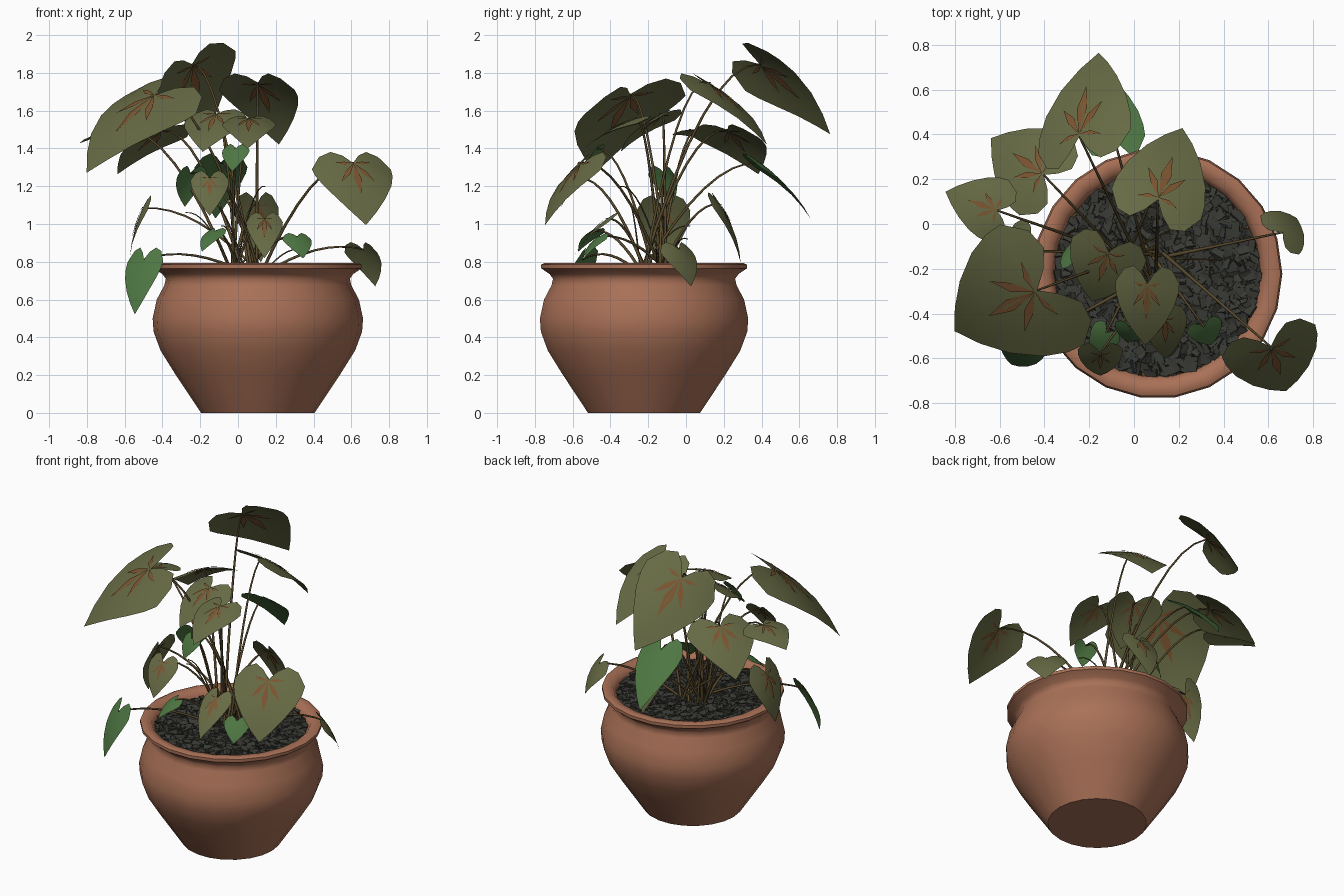
import bpy, bmesh, math, random
from mathutils import Vector as V, Matrix

if "Cube" in bpy.data.objects:
    bpy.data.objects.remove(bpy.data.objects["Cube"])

random.seed(4)
CX, CY = 0.105, -0.222          # pot axis


def material(name, rgb):
    m = bpy.data.materials.new(name)
    m.diffuse_color = (*rgb, 1)
    m.use_nodes = True
    m.node_tree.nodes["Principled BSDF"].inputs["Base Color"].default_value = m.diffuse_color
    return m


TERRACOTTA = material("terracotta", (0.40, 0.165, 0.095))
SOIL = material("soil brown", (0.13, 0.075, 0.03))
GRAVEL = material("dark gravel", (0.04, 0.042, 0.034))
OLIVE = material("olive leaf", (0.135, 0.145, 0.058))
GREEN = material("green leaf", (0.075, 0.18, 0.055))
VEIN = material("rust vein", (0.20, 0.088, 0.03))
STEM = material("stem brown", (0.10, 0.068, 0.026))


def finish(bm, name, mat, smooth=None):
    me = bpy.data.meshes.new(name)
    bm.to_mesh(me)
    bm.free()
    ob = bpy.data.objects.new(name, me)
    bpy.context.collection.objects.link(ob)
    me.materials.append(mat)
    if smooth:
        bpy.ops.object.select_all(action='DESELECT')
        ob.select_set(True)
        bpy.context.view_layer.objects.active = ob
        bpy.ops.object.shade_smooth_by_angle(angle=math.radians(smooth))
    return ob


def lathe(name, profile, mat, steps):
    bm = bmesh.new()
    vs = [bm.verts.new((r, 0, z)) for r, z in profile]
    es = [bm.edges.new(p) for p in zip(vs, vs[1:])]
    bmesh.ops.spin(bm, geom=vs + es, cent=(0, 0, 0), axis=(0, 0, 1),
                   angle=math.tau, steps=steps, use_duplicate=False)
    bmesh.ops.remove_doubles(bm, verts=bm.verts, dist=1e-4)
    bmesh.ops.recalc_face_normals(bm, faces=bm.faces)
    bmesh.ops.translate(bm, verts=bm.verts, vec=(CX, CY, 0))
    return finish(bm, name, mat, 50)


# Pot: round belly, narrow foot, flared rim, hollow inside
lathe("pot", [(0, 0), (0.30, 0), (0.44, 0.21), (0.515, 0.33), (0.552, 0.43),
              (0.557, 0.50), (0.535, 0.60), (0.495, 0.675), (0.487, 0.71),
              (0.505, 0.735), (0.55, 0.765), (0.55, 0.785), (0.53, 0.794),
              (0.485, 0.785), (0.462, 0.75), (0.455, 0.66), (0, 0.66)],
      TERRACOTTA, 22)
lathe("soil", [(0.475, 0.725), (0, 0.74)], SOIL, 22)

# Gravel: flattened angular chips scattered in a spiral over the soil
bm = bmesh.new()
for i in range(850):
    r, a = 0.455 * math.sqrt((i + 0.5) / 850), i * 2.39996
    size = random.uniform(0.013, 0.024)
    M = (Matrix.Translation((CX + r * math.cos(a), CY + r * math.sin(a),
                             0.737 + random.uniform(0, 0.012)))
         @ Matrix.Rotation(random.uniform(0, 6.28), 4, 'Z')
         @ Matrix.Rotation(random.uniform(-0.5, 0.5), 4, 'X')
         @ Matrix.Diagonal((size * 1.25, size * 0.8, size * 0.55, 1)))
    for v in bmesh.ops.create_cube(bm, size=2, matrix=M)["verts"]:
        v.co += V([random.uniform(-0.4, 0.4) * size for _ in range(3)])
finish(bm, "gravel", GRAVEL)

# Leaf outline: half width along the length, and the lobed back edge
WIDTH = [(0, 1), (0.15, 0.98), (0.35, 0.86), (0.6, 0.6), (0.82, 0.3), (1, 0)]
BACK = {0: -0.02, 0.2: -0.17, 0.45: -0.27, 0.75: -0.21, 1: 0}
RATIO = {"broad": 0.58, "medium": 0.46, "narrow": 0.36}


def leaf(name, mat, shape, x, y, z, heading, droop, ln, roll=0):
    """Heart-shaped leaf growing from a point along a heading, drooping down."""
    hw = ln * RATIO[shape]
    turn = (Matrix.Rotation(math.radians(heading), 3, 'Z')
            @ Matrix.Rotation(math.radians(droop), 3, 'Y')
            @ Matrix.Rotation(math.radians(roll), 3, 'X'))

    def point(u, v, off=0):
        h = 0.2 * hw * (1 - u * u) * (1 - v) + 0.2 * ln * v * (1 - v) + off
        return V((x, y, z)) + turn @ V((ln * v, hw * u, h))

    n = turn @ V((0, 0, 1))
    bm = bmesh.new()
    cols = sorted({s * k for s in BACK for k in (-1, 1)})
    grid = [[bm.verts.new(point(s, BACK[abs(s)])) for s in cols]]
    grid += [[bm.verts.new(point(s * w, v)) for s in cols] for v, w in WIDTH]
    for r0, r1 in zip(grid, grid[1:]):
        for i in range(len(cols) - 1):
            bm.faces.new((r0[i], r1[i], r1[i + 1], r0[i + 1]))
    bmesh.ops.remove_doubles(bm, verts=bm.verts, dist=1e-4)
    finish(bm, name, mat, 60)

    # Rust veins: thin spikes fanning from the stem joint, on both faces
    if mat is OLIVE and ln > 0.21 and z > 1:
        bm = bmesh.new()
        for off in (0.006, -0.006):
            for du, dv in ((0, 0.52), (0.42, 0.3), (-0.42, 0.3),
                           (0.45, -0.06), (-0.45, -0.06)):
                pu, pv = -dv * 0.1 * ln / hw, du * 0.1 * hw / ln
                ring = [(0, 0), (du * .5 + pu, 0.02 + dv * .5 + pv),
                        (du, 0.02 + dv), (du * .5 - pu, 0.02 + dv * .5 - pv)]
                f = bm.faces.new([bm.verts.new(point(u, v, off)) for u, v in ring])
                f.normal_update()
                if f.normal.dot(n) * off < 0:
                    f.normal_flip()
        finish(bm, name + "_veins", VEIN)
    return point(0, -0.02)


O, G = OLIVE, GREEN
leaves = [  # name, colour, shape, position, heading, droop, length, roll
    ("top_back_leaf", O, "medium", -.22, .37, 1.81, 81, 40, .52, -35),
    ("big_left_leaf", O, "broad", -.41, -.27, 1.63, 208, 39, .57, -11),
    ("back_left_leaf", O, "broad", -.39, .21, 1.46, 145, 33, .36),
    ("back_green_leaf", G, "narrow", -.09, .38, 1.30, 96, 44, .39),
    ("back_leaf", O, "medium", .10, .09, 1.71, 71, 39, .46),
    ("far_left_leaf", O, "broad", -.61, .06, 1.47, 160, 10, .25),
    ("left_hanging_leaf", O, "medium", -.48, -.12, 1.07, 180, 72, .31),
    ("left_green_leaf", G, "narrow", -.49, -.53, .80, 240, 68, .30),
    ("big_right_leaf", O, "broad", .60, -.52, 1.29, -71, 51, .38),
    ("far_right_leaf", O, "broad", .65, -.05, .85, 45, 59, .21),
    ("centre_leaf", O, "broad", -.11, -.11, 1.55, 252, 34, .30),
    ("centre_right_leaf", O, "medium", .06, -.26, 1.53, 268, 25, .31),
    ("low_front_leaf", O, "narrow", .14, -.41, 1.01, 270, 45, .27),
    ("mid_front_leaf", O, "medium", -.15, -.56, 1.23, 270, 58, .22),
    ("small_green_leaf", G, "broad", -.01, -.46, 1.39, 252, 59, .13),
    ("low_left_green_leaf", G, "medium", -.12, -.48, .95, 232, 40, .15),
    ("low_right_green_leaf", G, "broad", .31, -.45, .92, -69, 47, .14),
    ("inner_green_leaf", G, "broad", -.24, -.13, 1.26, 132, 70, .18),
    ("low_back_leaf", O, "narrow", .10, .16, 1.09, 81, 66, .32),
]

# Stems: bowed tubes from the middle of the soil to each leaf
cu = bpy.data.curves.new("stems", 'CURVE')
cu.dimensions = '3D'
cu.bevel_depth, cu.bevel_resolution = 0.007, 1


def stem(end, thickness=1.0):
    a = random.uniform(0, math.tau)
    start = V((0.05 + 0.08 * math.cos(a), -0.16 + 0.08 * math.sin(a), 0.73))
    bend = start.lerp(end, 0.55)
    bend.z = max(end.z + 0.02, bend.z + 0.12)
    sp = cu.splines.new('POLY')
    sp.points.add(8)
    for i, p in enumerate(sp.points):
        t = i / 8
        co = start * (1 - t) ** 2 + bend * 2 * t * (1 - t) + end * t * t
        p.co = (*co, 1)
        p.radius = thickness * (1.25 - 0.6 * t)


for args in leaves:
    stem(leaf(*args))
# Bare thin shoots fanning around the middle
for i in range(6):
    stem(V((0.05 + 0.33 * math.cos(i), -0.16 + 0.2 * math.sin(i), 0.85 + 0.07 * i)), 0.6)
stems = bpy.data.objects.new("stems", cu)
bpy.context.collection.objects.link(stems)
cu.materials.append(STEM)
bpy.ops.object.select_all(action='DESELECT')
stems.select_set(True)
bpy.context.view_layer.objects.active = stems
bpy.ops.object.convert(target='MESH')
